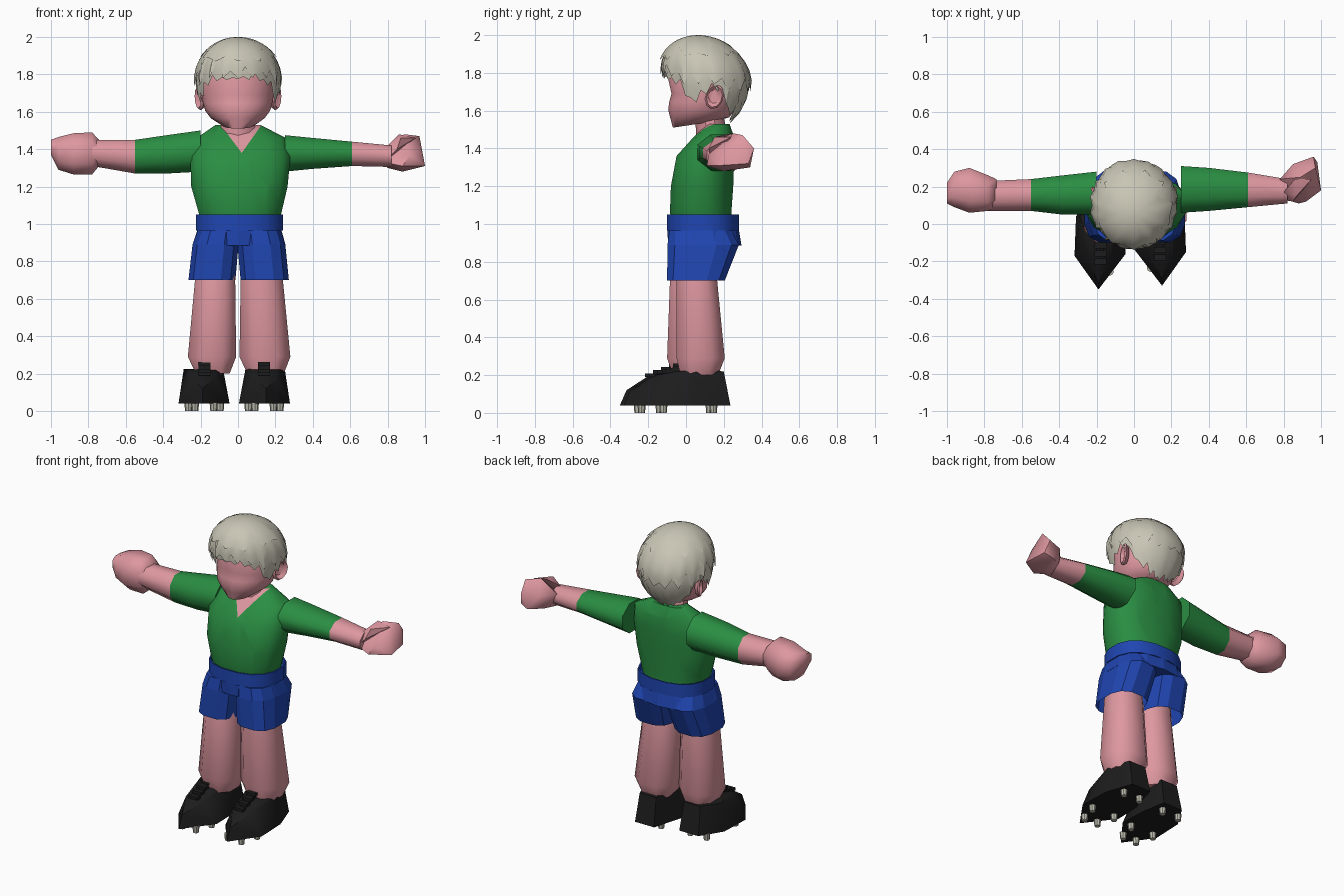
import bpy, bmesh, math, random
from mathutils import Vector

if "Cube" in bpy.data.objects:
    bpy.data.objects.remove(bpy.data.objects["Cube"])

random.seed(4)


def material(name, rgb):
    m = bpy.data.materials.new(name)
    m.diffuse_color = (*rgb, 1)
    m.use_nodes = True
    m.node_tree.nodes["Principled BSDF"].inputs["Base Color"].default_value = m.diffuse_color
    return m


SKIN = material("skin", (0.73, 0.31, 0.35))
GREEN = material("shirt green", (0.023, 0.27, 0.055))
BLUE = material("shorts blue", (0.014, 0.06, 0.44))
HAIR = material("pale hair", (0.58, 0.56, 0.46))
BLACK = material("boot black", (0.012, 0.012, 0.012))
STUD = material("stud grey", (0.50, 0.49, 0.42))


def finish(name, bm, *mats, angle=40):
    bmesh.ops.recalc_face_normals(bm, faces=bm.faces[:])
    me = bpy.data.meshes.new(name)
    bm.to_mesh(me)
    bm.free()
    for m in mats:
        me.materials.append(m)
    if angle:
        for p in me.polygons:
            p.use_smooth = True
        me.set_sharp_from_angle(angle=math.radians(angle))
    ob = bpy.data.objects.new(name, me)
    bpy.context.collection.objects.link(ob)
    return ob


def skin_rings(bm, rings, first=True, last=True):
    vs = [[bm.verts.new(p) for p in r] for r in rings]
    n = len(vs[0])
    for a, b in zip(vs, vs[1:]):
        for i in range(n):
            j = (i + 1) % n
            bm.faces.new((a[i], a[j], b[j], b[i]))
    if first:
        bm.faces.new(vs[0])
    if last:
        bm.faces.new(vs[-1])


def loft(rings, n=12, power=2.0, axis='Z', first=True, last=True):
    """Each ring is (u0, u1, v0, v1, along): rounded rectangle limits and position."""
    unit = []
    for i in range(n):
        a = 2 * math.pi * (i + 0.5) / n
        unit.append([math.copysign(abs(f(a)) ** (2 / power), f(a)) for f in (math.cos, math.sin)])
    big = max(abs(u) for u, v in unit)
    pts = []
    for u0, u1, v0, v1, w in rings:
        ring = []
        for u, v in unit:
            p = ((u0 + u1) / 2 + (u1 - u0) / 2 * u / big, (v0 + v1) / 2 + (v1 - v0) / 2 * v / big)
            ring.append((*p, w) if axis == 'Z' else (w, *p))
        pts.append(ring)
    bm = bmesh.new()
    skin_rings(bm, pts, first, last)
    return bm


def hull(points):
    bm = bmesh.new()
    for p in points:
        bm.verts.new(p)
    bmesh.ops.convex_hull(bm, input=bm.verts[:])
    loose = [v for v in bm.verts if not v.link_faces]
    bmesh.ops.delete(bm, geom=loose, context='VERTS')
    return bm


# Shirt body with a skin-coloured V neck cut in
bm = loft([(-.2, .22, -.075, .24, 1.02), (-.21, .232, -.085, .24, 1.06), (-.25, .265, -.08, .25, 1.2),
           (-.255, .28, -.05, .255, 1.36), (-.22, .255, .04, .255, 1.46), (-.12, .12, .11, .23, 1.53)], n=16, power=2.35)
apex = Vector((.02, 0, 1.38))
sides = (Vector((.12, 0, -.085)), Vector((-.12, 0, -.09)))
for nrm in sides:
    bmesh.ops.bisect_plane(bm, geom=bm.verts[:] + bm.edges[:] + bm.faces[:], plane_co=apex, plane_no=nrm)
for f in bm.faces:
    c = f.calc_center_median()
    if c.y < .16 and all((c - apex).dot(s) < 0 for s in sides):
        f.material_index = 1
finish("shirt_body", bm, GREEN, SKIN)

# Sleeves and forearms, lofted along x
for name, mat, rings in (
        ("left_sleeve", GREEN, [(.05, .28, 1.28, 1.5, -.2), (.05, .26, 1.27, 1.475, -.38), (.07, .24, 1.27, 1.45, -.55)]),
        ("left_forearm", SKIN, [(.07, .24, 1.27, 1.45, -.55), (.07, .23, 1.31, 1.45, -.78)]),
        ("right_sleeve", GREEN, [(.06, .31, 1.28, 1.475, .25), (.07, .3, 1.295, 1.46, .4), (.09, .275, 1.31, 1.44, .61)]),
        ("right_forearm", SKIN, [(.09, .275, 1.31, 1.44, .61), (.11, .24, 1.305, 1.42, .82)])):
    finish(name, loft(rings, n=8, axis='X'), mat, angle=60)

# Fists
finish("left_fist", loft([(.09, .24, 1.32, 1.44, -.735), (.07, .26, 1.265, 1.49, -.78), (.06, .3, 1.265, 1.485, -.88),
                          (.09, .28, 1.29, 1.465, -.96), (.11, .22, 1.37, 1.45, -1)], n=8, power=2.4, axis='X'),
       SKIN, angle=50)
finish("right_fist", hull([(1, .18, 1.31), (.96, .36, 1.4), (.97, .3, 1.47), (.89, .25, 1.48), (.85, .32, 1.4),
                           (.78, .14, 1.33), (.78, .24, 1.4), (.88, .11, 1.31), (.88, .2, 1.28), (.8, .18, 1.3),
                           (.93, .34, 1.3), (.92, .12, 1.37), (.84, .3, 1.31), (.98, .33, 1.32), (.97, .2, 1.4)]),
       SKIN, angle=50)
finish("right_thumb", hull([(.79, .13, 1.34), (.8, .17, 1.42), (.87, .15, 1.46), (.88, .19, 1.45), (.95, .24, 1.46),
                            (.86, .24, 1.48), (.85, .12, 1.4)]), SKIN, angle=50)

# Waistband with a shallow inner step, pelvis and two flat-sided short legs
finish("waistband", loft([(-.225, .24, -.1, .28, .965), (-.225, .24, -.1, .28, 1.05), (-.217, .232, -.092, .272, 1.05),
                          (-.212, .227, -.087, .267, 1.02)], n=16, power=2.35), BLUE, angle=35)
finish("shorts_pelvis", loft([(-.215, .23, -.095, .275, .975), (-.245, .255, -.09, .29, .885)], n=14, power=2.3),
       BLUE, angle=0)
for side, lims in (("left", (-.215, .005, -.243, .003, -.265, -.014)), ("right", (-.005, .23, -.003, .253, .014, .272))):
    a, b, c, d, e, f = lims
    finish(side + "_shorts_leg", loft([(a, b, -.088, .24, .965), (c, d, -.098, .28, .89), (e, f, -.1, .205, .7)],
                                      n=12, power=2.7, last=False), BLUE, angle=0)

# Bare legs
finish("left_leg", loft([(-.215, -.03, -.05, .13, .85), (-.23, -.015, -.085, .135, .7), (-.268, -.01, -.1, .16, .29),
                         (-.225, -.045, -.07, .13, .2)], n=8, power=2.4), SKIN, angle=50)
finish("right_leg", loft([(.03, .23, -.04, .15, .85), (.014, .24, -.05, .165, .7), (.008, .28, -.05, .205, .29),
                          (.05, .245, -.03, .17, .2)], n=8, power=2.4), SKIN, angle=50)

# Pointed boots with laces and studs
for side, s, cx, dy in (("left", -1, -.18, -.02), ("right", 1, .14, 0)):
    def at(x, y, z):
        return (cx + s * x, y + dy, z)
    boot = [at(.01, -.33, .04), at(.138, -.15, .04), at(.13, .06, .04), at(.07, .235, .04), at(-.07, .235, .04),
            at(-.13, .03, .04), at(-.135, -.14, .04),
            at(.01, -.295, .12), at(.07, -.17, .18), at(-.06, -.17, .18), at(.01, -.18, .195), at(-.06, -.05, .222),
            at(.07, -.05, .222), at(.11, .06, .225), at(.06, .2, .22), at(-.06, .2, .22), at(-.1, .04, .225)]
    if s < 0:
        boot = [(x, y, z) if y < .1 else (x + .03, y - .03, z) for x, y, z in boot]
    finish(side + "_boot", hull(boot), BLACK, angle=35)
    for k in range(4):
        y, z = -.18 + .042 * k, .2 + .018 * k
        ends = [at(x, y + v, z + w) for x in (-.032, .032) for v in (-.016, .016) for w in (-.01, .008)]
        finish(f"{side}_lace_{k + 1}", hull(ends), BLACK, angle=0)
    finish(side + "_tongue", hull([at(x, *p) for x in (-.02, .02) for p in
                                   ((-.18, .19), (-.04, .21), (-.04, .255), (-.02, .21))]), BLACK, angle=0)
    bm = bmesh.new()
    for y, half in ((-.235, .05), (-.12, .085), (.145, .06)):
        for x in (-half, half):
            res = bmesh.ops.create_cone(bm, cap_ends=True, segments=8, radius1=.018, radius2=.022, depth=.045)
            bmesh.ops.translate(bm, verts=res["verts"], vec=at(x, y, .0225))
    finish(side + "_studs", bm, STUD)

# Neck, head with the nose pulled out of the face, and ears
finish("neck", loft([(-.1, .1, .06, .22, 1.44), (-.08, .08, .05, .19, 1.6)], n=10), SKIN)
bm = loft([(-.085, .085, -.07, .15, 1.51), (-.145, .145, -.085, .23, 1.565), (-.175, .175, -.095, .26, 1.605),
           (-.187, .187, -.09, .275, 1.645), (-.195, .195, -.078, .29, 1.69), (-.195, .195, -.098, .29, 1.78),
           (-.12, .12, -.03, .24, 1.9)], n=15, power=2.0)
for v in bm.verts:
    if v.co.z < 1.52:  # jaw line rises towards the back
        v.co.z += .15 * (v.co.y + .07)
    if abs(v.co.x) < .01 and v.co.y < 0 and abs(v.co.z - 1.645) < .01:
        v.co.y = -.157
finish("head", bm, SKIN, angle=70)
for side, s in (("left", -1), ("right", 1)):
    rim = []
    for i in range(10):
        a = 2 * math.pi * i / 10
        c, d = math.cos(a), math.sin(a)
        rim.append((c, d + .15 * c))
    rings = [[(s * (x + .02 * r * c), .15 + .05 * r * c, 1.675 + .066 * r * d) for c, d in rim]
             for x, r in ((.18, .75), (.205, 1), (.215, .85), (.195, .55))]
    bm = bmesh.new()
    skin_rings(bm, rings)
    finish(side + "_ear", bm, SKIN)

# Hair: a jagged shell over the skull and shorter tufted layers on top
EDGE = [(0, 1.775), (30, 1.765), (50, 1.73), (62, 1.67), (72, 1.635), (85, 1.67), (97, 1.71), (113, 1.70),
        (124, 1.6), (150, 1.545), (181, 1.53)]


def edge_height(deg):
    for (a, za), (b, zb) in zip(EDGE, EDGE[1:]):
        if deg <= b:
            return za + (zb - za) * (deg - a) / (b - a)


def hair_shell(name, cols, grow, jag, edge):
    tufts = [(random.uniform(-.015, .015) - .02 * (i % 2), random.uniform(.2, 1) * jag * (i % 2)) for i in range(cols)]
    rings = []
    for k in range(9):
        t = .06 + .94 * k / 8
        ring = []
        for i, (bump, cut) in enumerate(tufts):
            a = 360 * i / cols
            z = edge(min(a, 360 - a)) + cut
            th = t * math.acos((z - 1.77) / (.23 if z > 1.77 else .28))
            h = math.cos(th)
            r = math.sin(th) * (grow + bump * t)
            ring.append((.23 * r * math.sin(math.radians(a)),
                         .108 - .235 * r * math.cos(math.radians(a)) - .045 * max(h, 0),
                         1.77 + h * (.23 if h > 0 else .28)))
        rings.append(ring)
    bm = bmesh.new()
    skin_rings(bm, rings, last=False)
    finish(name, bm, HAIR, angle=30)


hair_shell("hair", 48, 0.995, .05, edge_height)
hair_shell("hair_fringe_layer", 36, 1.03, .12, lambda d: 1.78 if d < 60 else 1.74 if d < 110 else 1.7)
hair_shell("hair_crown_layer", 22, 1.06, .07, lambda d: 1.87 if d < 60 else 1.89)
